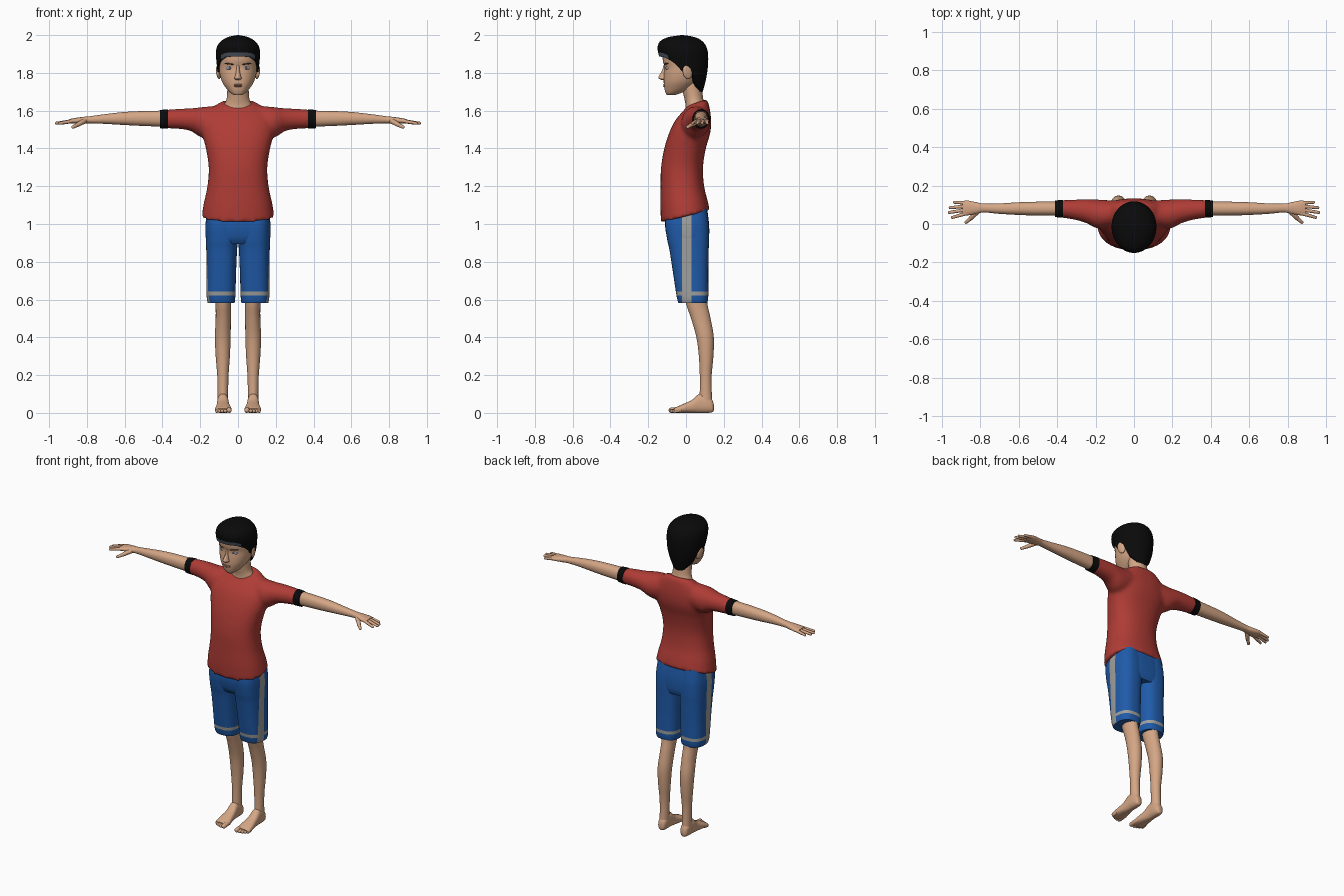
import bpy, bmesh, math
from mathutils import Vector, Matrix


def material(name, r, g, b):
    m = bpy.data.materials.new(name)
    m.diffuse_color = (r, g, b, 1)
    return m


SKIN = material("skin", 0.66, 0.38, 0.235)
RED = material("shirt red", 0.43, 0.045, 0.036)
BLUE = material("shorts blue", 0.014, 0.105, 0.40)
GREY = material("stripe grey", 0.35, 0.35, 0.34)
BLACK = material("hair black", 0.003, 0.003, 0.003)
FRINGE = material("fringe grey", 0.07, 0.085, 0.11)
EYE = material("eye white", 0.42, 0.46, 0.52)
IRIS = material("iris blue", 0.06, 0.10, 0.17)
BROW = material("brow brown", 0.06, 0.032, 0.022)
LIP = material("lip pink", 0.48, 0.22, 0.15)


def spline(rows, n=6):
    """Catmull-Rom through rows of numbers."""
    out = []
    for i in range(len(rows) - 1):
        p = [rows[max(i - 1, 0)], rows[i], rows[i + 1], rows[min(i + 2, len(rows) - 1)]]
        for k in range(n):
            t = k / n
            out.append([0.5 * (2 * b + (c - a) * t + (2 * a - 5 * b + 4 * c - d) * t * t
                               + (3 * b - a - 3 * c + d) * t ** 3) for a, b, c, d in zip(*p)])
    return out + [list(rows[-1])]


def lookup(rows, t):
    for a, b in zip(rows, rows[1:]):
        if t <= b[0]:
            f = max(0, (t - a[0]) / max(b[0] - a[0], 1e-9))
            return [x + (y - x) * f for x, y in zip(a, b)]
    return rows[-1]


def loft(bm, rows, axis="z", p=2.0, sides=40, flip=1):
    """Rows: position, a0, a1, b0, b1 [, tilt]; the section is a superellipse in those bounds."""
    rings = []
    for r in spline(rows):
        ring = []
        for i in range(sides):
            t = 2 * math.pi * i / sides
            c, s = math.cos(t), math.sin(t)
            k = (abs(c) ** p + abs(s) ** p) ** (-1 / p)
            a = (r[1] + r[2]) / 2 + (r[2] - r[1]) / 2 * c * k
            hb = (r[4] - r[3]) / 2 * s * k
            b = (r[3] + r[4]) / 2 + hb
            q = r[0] + (r[5] * hb if len(r) > 5 else 0)
            co = {"z": (a, b, q), "x": (q * flip, a, b), "y": (a, q, b)}[axis]
            ring.append(bm.verts.new(co))
        rings.append(ring)
    for lo, hi in zip(rings, rings[1:]):
        for i in range(sides):
            j = (i + 1) % sides
            bm.faces.new((lo[i], lo[j], hi[j], hi[i]))
    bm.faces.new(rings[0][::-1])
    bm.faces.new(rings[-1])


def capsule(bm, a, b, ra, rb):
    a, b = Vector(a), Vector(b)
    rot = (b - a).to_track_quat('Z', 'Y').to_matrix()
    for v in bmesh.ops.create_uvsphere(bm, u_segments=16, v_segments=11, radius=1)["verts"]:
        top = v.co.z > 0
        v.co = (b if top else a) + rot @ (v.co * (rb if top else ra))


def blob(bm, loc, size, rot=(0, 0, 0)):
    m = Matrix.Translation(loc)
    for ang, ax in zip(rot, "XYZ"):
        m = m @ Matrix.Rotation(ang, 4, ax)
    bmesh.ops.create_uvsphere(bm, u_segments=24, v_segments=16, radius=1,
                              matrix=m @ Matrix.Diagonal((*size, 1)))


def finish(name, bm, mats, mirror=False):
    bmesh.ops.recalc_face_normals(bm, faces=bm.faces[:])
    me = bpy.data.meshes.new(name)
    bm.to_mesh(me)
    bm.free()
    for m in mats:
        me.materials.append(m)
    me.polygons.foreach_set("use_smooth", [True] * len(me.polygons))
    me.set_sharp_from_angle(angle=math.radians(50))
    ob = bpy.data.objects.new(name, me)
    bpy.context.collection.objects.link(ob)
    if mirror:
        ob.modifiers.new("mirror", 'MIRROR').use_mirror_merge = False
    return ob


# Shirt: body and sleeves fused into one smooth skin
bm = bmesh.new()
loft(bm, [(1.04, -.192, .192, -.132, .126, .24), (1.11, -.181, .181, -.136, .115, .1),
          (1.20, -.162, .162, -.135, .096, 0), (1.30, -.155, .155, -.132, .09, 0),
          (1.40, -.17, .17, -.115, .105, 0), (1.48, -.19, .19, -.09, .128, 0),
          (1.54, -.19, .19, -.062, .133, 0), (1.59, -.165, .165, -.03, .128, .1),
          (1.625, -.12, .12, -.008, .118, .3), (1.643, -.09, .09, .005, .108, .35)], p=2.3)
for side in (1, -1):
    loft(bm, [(.08, .0, .12, 1.48, 1.63), (.18, -.025, .127, 1.455, 1.62),
              (.25, .005, .129, 1.492, 1.613), (.31, .022, .127, 1.503, 1.61),
              (.385, .034, .124, 1.507, 1.605)], "x", flip=side)
shirt = finish("shirt", bm, [RED])
rm = shirt.modifiers.new("fuse", 'REMESH')
rm.mode, rm.voxel_size, rm.use_smooth_shade = 'VOXEL', 0.011, True
sm = shirt.modifiers.new("soften", 'SMOOTH')
sm.factor, sm.iterations = 0.5, 6

# Sleeve bands
bm = bmesh.new()
loft(bm, [(.37, .033, .126, 1.505, 1.607), (.412, .036, .122, 1.507, 1.604)], "x")
finish("sleeve_band", bm, [BLACK], True)

# Shorts, cut along the stripe edges and coloured by position
def paint_stripes(bm):
    for co, no in (((0, -.02, 0), (0, 1, 0)), ((0, .03, 0), (0, 1, 0)),
                   ((0, 0, .622), (0, 0, 1)), ((0, 0, .642), (0, 0, 1))):
        bmesh.ops.bisect_plane(bm, geom=bm.verts[:] + bm.edges[:] + bm.faces[:],
                               plane_co=co, plane_no=no, dist=1e-5)
    for f in bm.faces:
        c = f.calc_center_median()
        side = abs(c.x) > .12 and -.02 < c.y < .03
        f.material_index = int(side or .622 < c.z < .642)


bm = bmesh.new()
loft(bm, [(1.08, 0, .16, -.10, .11), (1.0, -.003, .17, -.11, .12), (.92, 0, .17, -.10, .122),
          (.86, .005, .168, -.087, .12), (.75, .01, .166, -.07, .118),
          (.62, .014, .166, -.05, .118), (.582, .018, .16, -.04, .113)], p=2.6, sides=56)
paint_stripes(bm)
finish("shorts_leg", bm, [BLUE, GREY], True)
bm = bmesh.new()
loft(bm, [(1.08, -.16, .16, -.10, .112), (1.0, -.172, .172, -.111, .122),
          (.93, -.171, .171, -.100, .122), (.895, -.162, .162, -.08, .112)], p=2.8, sides=56)
paint_stripes(bm)
finish("shorts_hips", bm, [BLUE, GREY])

# Legs
bm = bmesh.new()
loft(bm, [(.66, .035, .125, -.01, .11), (.58, .037, .119, 0, .113), (.50, .038, .118, .027, .13),
          (.40, .039, .122, .055, .147), (.30, .043, .118, .068, .145), (.20, .05, .11, .073, .136),
          (.12, .052, .108, .073, .136), (.05, .052, .108, .07, .14)])
finish("leg", bm, [SKIN], True)

# Feet and toes
bm = bmesh.new()
loft(bm, [(.147, .07, .092, .012, .045), (.138, .057, .103, .003, .07), (.11, .051, .109, 0, .095),
          (.07, .05, .11, 0, .10), (.03, .045, .113, 0, .068), (-.02, .036, .12, 0, .045),
          (-.05, .034, .122, 0, .032), (-.064, .04, .118, .004, .024)], "y", 2.4)
for x, tip, r in ((.047, -.078, .014), (.067, -.079, .010), (.083, -.073, .0095),
                  (.098, -.066, .009), (.112, -.056, .0085)):
    capsule(bm, (x, -.03, r + .004), (x, tip, r), r, r)
finish("foot", bm, [SKIN], True)

# Arms running into the palms
bm = bmesh.new()
loft(bm, [(.39, .043, .117, 1.515, 1.60), (.50, .044, .116, 1.519, 1.598),
          (.60, .047, .113, 1.524, 1.593), (.70, .053, .107, 1.53, 1.582),
          (.78, .06, .106, 1.533, 1.571), (.82, .053, .113, 1.531, 1.567),
          (.865, .045, .122, 1.531, 1.561), (.892, .047, .119, 1.535, 1.555)], "x", 2.2)
finish("arm", bm, [SKIN], True)

# Fingers and thumb
bm = bmesh.new()
for y0, x1, y1, z1 in ((.056, .945, .034, 1.533), (.075, .961, .060, 1.534),
                       (.093, .957, .085, 1.534), (.110, .935, .113, 1.533)):
    capsule(bm, (.87, y0, 1.546), (x1, y1, z1), .0105, .0075)
capsule(bm, (.815, .066, 1.545), (.85, .03, 1.525), .015, .0115)
capsule(bm, (.85, .03, 1.525), (.874, .009, 1.513), .011, .0085)
finish("fingers", bm, [SKIN], True)

# Neck and head
bm = bmesh.new()
loft(bm, [(1.59, -.085, .085, -.005, .10), (1.63, -.074, .074, -.003, .10),
          (1.67, -.059, .059, -.010, .09), (1.76, -.056, .056, -.03, .08)])
finish("neck", bm, [SKIN])
bm = bmesh.new()
loft(bm, [(1.682, -.02, .02, -.10, -.06), (1.692, -.038, .038, -.107, -.03),
          (1.715, -.06, .06, -.114, .02), (1.75, -.083, .083, -.118, .06),
          (1.79, -.096, .096, -.117, .085), (1.83, -.101, .101, -.114, .095),
          (1.87, -.102, .102, -.123, .10), (1.92, -.098, .098, -.12, .098),
          (1.965, -.07, .07, -.095, .065), (1.982, -.02, .02, -.04, .01)], p=2.15, sides=48)
finish("head", bm, [SKIN])
bm = bmesh.new()
loft(bm, [(1.842, -.008, .008, -.118, -.09), (1.81, -.010, .010, -.128, -.09),
          (1.782, -.016, .016, -.144, -.09), (1.771, -.020, .020, -.145, -.09),
          (1.763, -.014, .014, -.132, -.09)], sides=24)
finish("nose", bm, [SKIN])
bm = bmesh.new()
blob(bm, (.103, .008, 1.805), (.011, .026, .038), (.2, .12, .3))
finish("ear", bm, [SKIN], True)

# Face details
for name, loc, size, rot, mat in (
        ("eye", (.044, -.099, 1.826), (.021, .008, .009), (0, .08, .3), EYE),
        ("iris", (.043, -.104, 1.826), (.008, .005, .008), (0, 0, .3), IRIS),
        ("eyebrow", (.046, -.105, 1.848), (.027, .006, .0045), (0, -.12, .38), BROW)):
    bm = bmesh.new()
    blob(bm, loc, size, rot)
    finish(name, bm, [mat], True)
bm = bmesh.new()
blob(bm, (0, -.114, 1.737), (.027, .008, .004))
blob(bm, (0, -.113, 1.730), (.021, .008, .005))
finish("lips", bm, [LIP])

# Hair: a shell from a hairline that varies with direction up to the crown
shape = spline([(1.68, .062, -.12, .082), (1.74, .088, -.12, .10), (1.80, .107, -.122, .112),
                (1.85, .113, -.13, .117), (1.90, .117, -.146, .117), (1.94, .111, -.150, .107),
                (1.97, .088, -.134, .084), (1.99, .052, -.09, .045), (2.0, .004, -.025, -.015)])
hairline = [(0, 1.888), (35, 1.884), (58, 1.862), (74, 1.83), (84, 1.80), (92, 1.835),
            (104, 1.825), (118, 1.75), (150, 1.70), (180, 1.695)]
bm = bmesh.new()
N, M = 72, 20
cols = []
for i in range(N):
    phi = 2 * math.pi * i / N
    deg = math.degrees(min(phi, 2 * math.pi - phi))
    h = lookup(hairline, deg)[1]
    col = []
    for j in range(-1, M):
        s = max(j, 0) / M
        z = h + (2.0 - h) * (1 - (1 - s) ** 2)
        _, w, yf, yb = lookup(shape, z)
        k = .84 if j < 0 else 1
        col.append(bm.verts.new((w * k * math.sin(phi), (yf + yb) / 2 - k * (yb - yf) / 2 * math.cos(phi), z)))
    cols.append(col)
crown = bm.verts.new((0, -.02, 2.0))
for i in range(N):
    a, b = cols[i], cols[(i + 1) % N]
    front = min(i, N - 1 - i) < 10
    for j in range(M):
        f = bm.faces.new((a[j], b[j], b[j + 1], a[j + 1]))
        f.material_index = int(front and j <= 2)
    bm.faces.new((a[M], b[M], crown))
finish("hair", bm, [BLACK, FRINGE])
